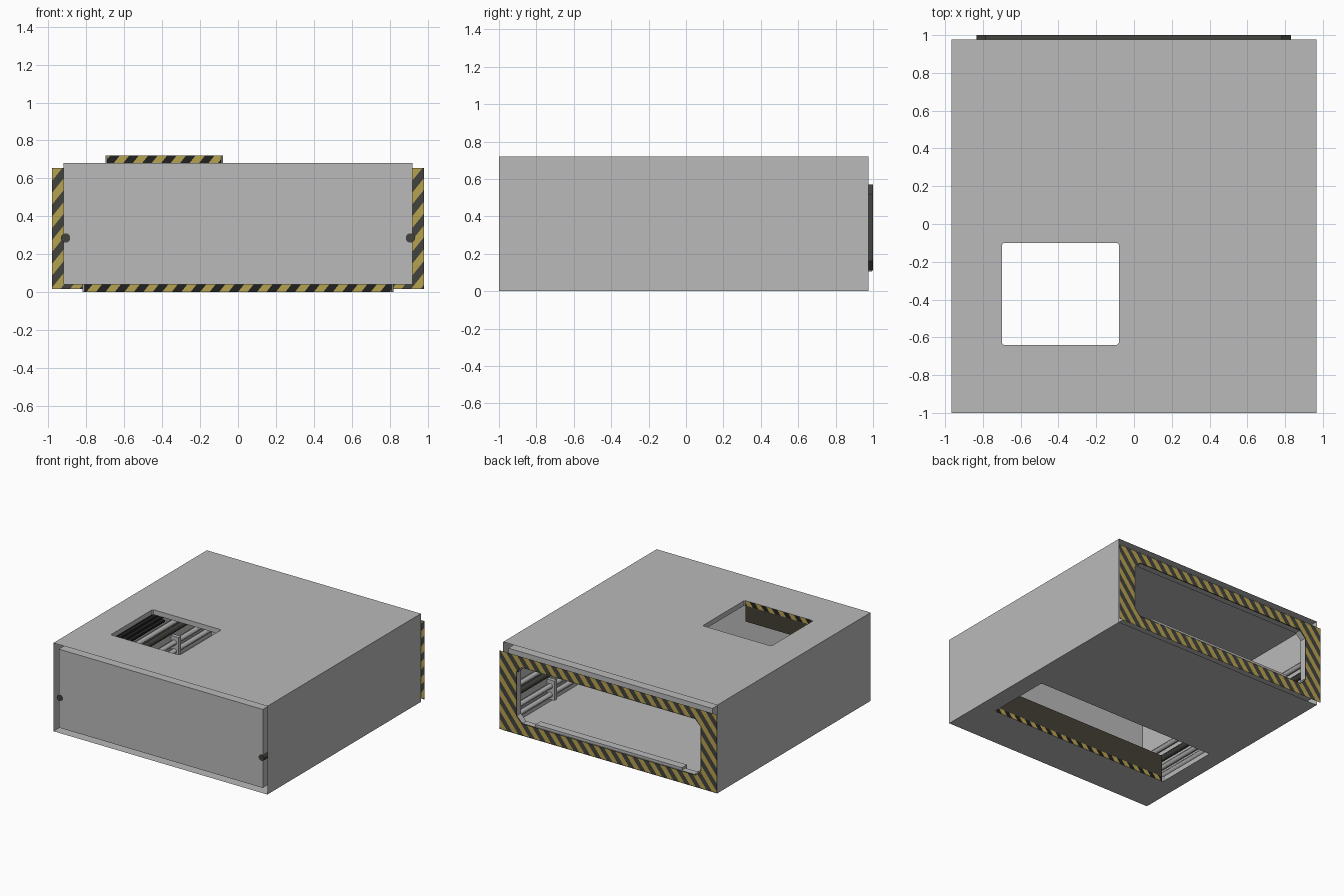
import bpy, bmesh, math
from mathutils import Vector

if "Cube" in bpy.data.objects:
    bpy.data.objects.remove(bpy.data.objects["Cube"])


def material(name, r, g, b):
    m = bpy.data.materials.new(name)
    m.diffuse_color = (r, g, b, 1)
    m.use_nodes = True
    m.node_tree.nodes["Principled BSDF"].inputs["Base Color"].default_value = m.diffuse_color
    return m


GREY = material("wall grey", .49, .49, .49)
YELLOW = material("hazard yellow", .47, .36, .08)
DARK = material("hazard dark", .055, .055, .048)
OLIVE = material("dark olive", .055, .05, .034)
BLACK = material("grille black", .015, .015, .015)


def finish(name, bm, *mats):
    me = bpy.data.meshes.new(name)
    bm.to_mesh(me)
    bm.free()
    for m in mats:
        me.materials.append(m)
    ob = bpy.data.objects.new(name, me)
    bpy.context.collection.objects.link(ob)
    return ob


def point(axis, level, u, v):
    return {"x": (level, u, v), "y": (u, level, v), "z": (u, v, level)}[axis]


def outline(rect, c):
    # pairs of points cutting each corner of the rectangle
    u0, u1, v0, v1 = rect
    return [((u0, v0 + c), (u0 + c, v0)), ((u1 - c, v0), (u1, v0 + c)),
            ((u1, v1 - c), (u1 - c, v1)), ((u0 + c, v1), (u0, v1 - c))]


def plate(name, axis, level, rect, mat=GREY, hole=None, c=.01, striped=False):
    bm = bmesh.new()
    u0, u1, v0, v1 = rect
    add = lambda p: bm.verts.new(point(axis, level, *p))
    o = [add(p) for p in ((u0, v0), (u1, v0), (u1, v1), (u0, v1))]
    if hole:
        h = [(add(a), add(b)) for a, b in outline(hole, c)]
        for i in range(4):
            j = (i + 1) % 4
            bm.faces.new((o[i], o[j], h[j][0], h[i][1]))
            bm.faces.new((o[i], h[i][1], h[i][0]))
    else:
        bm.faces.new(o)
    want = {"front": -1, "back": 1}.get(name.split("_")[-1], 0)
    bmesh.ops.recalc_face_normals(bm, faces=bm.faces)
    bm.normal_update()
    f = next(iter(bm.faces))
    if f.normal.dot(Vector(point(axis, level - (.3 if axis == "z" else 0), 0, 0))) < 0:
        bmesh.ops.reverse_faces(bm, faces=bm.faces)
    if striped:
        stripe(bm, lambda f: True)
        return finish(name, bm, YELLOW, DARK)
    return finish(name, bm, mat)


def stripe(bm, rule, width=.05, other=0):
    # cut slanted bands, then alternate the two colours on the chosen faces
    n = Vector((1, 0, -.8))
    for i in range(-36, 37):
        faces = [f for f in bm.faces if rule(f)]
        geom = faces + list({e for f in faces for e in f.edges}) + \
            list({v for f in faces for v in f.verts})
        bmesh.ops.bisect_plane(bm, geom=geom, plane_co=(i * width, 0, 0), plane_no=n)
    for f in bm.faces:
        if rule(f):
            f.material_index = math.floor(f.calc_center_median().dot(n) / width) % 2
        else:
            f.material_index = other


def reveal(name, axis, l0, l1, hole, c, mat, striped=False):
    # short wall joining the edges of two openings
    bm = bmesh.new()
    pts = [p for pair in outline(hole, c) for p in pair]
    a = [bm.verts.new(point(axis, l0, *p)) for p in pts]
    b = [bm.verts.new(point(axis, l1, *p)) for p in pts]
    for i in range(8):
        j = (i + 1) % 8
        bm.faces.new((a[i], a[j], b[j], b[i]))
    if striped:
        edge = hole[2] + .001
        stripe(bm, lambda f: f.calc_center_median().y < edge, other=2)
        return finish(name, bm, YELLOW, BLACK, mat)
    return finish(name, bm, mat)


def box(name, x0, x1, y0, y1, z0, z1, mat):
    bm = bmesh.new()
    bmesh.ops.create_cube(bm, size=1)
    for v in bm.verts:
        v.co = Vector(((x0 + x1) / 2 + v.co.x * (x1 - x0),
                       (y0 + y1) / 2 + v.co.y * (y1 - y0),
                       (z0 + z1) / 2 + v.co.z * (z1 - z0)))
    return finish(name, bm, mat)


def pipe(name, x, z, r, y0, y1, mat):
    bpy.ops.mesh.primitive_cylinder_add(vertices=12, radius=r, depth=y1 - y0,
                                        location=(x, (y0 + y1) / 2, z),
                                        rotation=(math.pi / 2, 0, 0))
    ob = bpy.context.object
    ob.name = name
    ob.data.materials.append(mat)
    bpy.ops.object.shade_smooth_by_angle()


ROOF_HOLE = (-.70, -.08, -.64, -.10)
FLOOR_HOLE = (-.82, .82, -.64, -.10)
DOOR = (-.835, .83, .11, .57)
X, Y0, Y1, TOP = .965, -1, .977, .72      # outer shell
IX, IZ0, IZ1 = .92, .04, .68              # inner room

# outer shell, open at both ends
plate("shell_roof", "z", TOP, (-X, X, Y0, Y1), hole=ROOF_HOLE)
plate("shell_floor", "z", 0, (-X, X, Y0, Y1), hole=FLOOR_HOLE)
for s, side in ((-1, "left"), (1, "right")):
    plate("shell_wall_" + side, "x", s * X, (Y0, Y1, 0, TOP))
    plate("room_wall_" + side, "x", s * IX, (-.995, .975, IZ0, IZ1))

# inner room
plate("room_ceiling", "z", IZ1, (-IX, IX, -.995, .975), hole=ROOF_HOLE)
plate("room_floor", "z", IZ0, (-IX, IX, -.995, .975), hole=FLOOR_HOLE)
plate("room_wall_front", "y", -.995, (-IX, IX, IZ0, IZ1))
plate("room_wall_back", "y", .975, (-IX, IX, IZ0, IZ1), hole=DOOR, c=.05)

# hatch edges with a striped front side
reveal("roof_hatch_edge", "z", IZ1, TOP, ROOF_HOLE, .01, GREY, True)
reveal("floor_hatch_edge", "z", 0, IZ0, FLOOR_HOLE, .01, GREY, True)
plate("roof_hatch_apron", "y", -.64, (-.69, -.09, .55, IZ1), OLIVE)
plate("floor_hatch_apron", "y", -.64, (-.81, .81, IZ0, .22), OLIVE)

# striped doorway frame
plate("door_frame_back", "y", 1, (-.982, .982, .015, .655), hole=DOOR, c=.05, striped=True)
reveal("door_edge", "y", .975, 1, DOOR, .05, DARK)
reveal("door_lining", "y", .95, .998, (-.83, .825, .115, .565), .05, GREY)
box("door_sill", -.66, .66, .93, .995, .105, .135, GREY)

# pipes and grilles along both side walls
for s, side in ((-1, "left"), (1, "right")):
    pipe("dark_pipe_" + side, s * .91, .285, .025, -1, .9, DARK)
    for i, z in enumerate((.12, .19, .36)):
        pipe(f"wall_pipe_{side}_{i}", s * .89, z, .022, -.98, .94, GREY)
    a, b = sorted((s * .9, s * .918))
    box("grille_back_" + side, a, b, -.6, .3, .41, .63, BLACK)
    a, b = sorted((s * .87, s * .9))
    for i in range(6):
        z = .42 + i * .038
        box(f"grille_rib_{side}_{i}", a, b, -.6, .3, z, z + .016, BLACK)
    for i, y in enumerate((-.2, .45)):
        a, b = sorted((s * .85, s * .918))
        box(f"pipe_bracket_{side}_{i}", a, b, y, y + .03, .08, .24, GREY)
